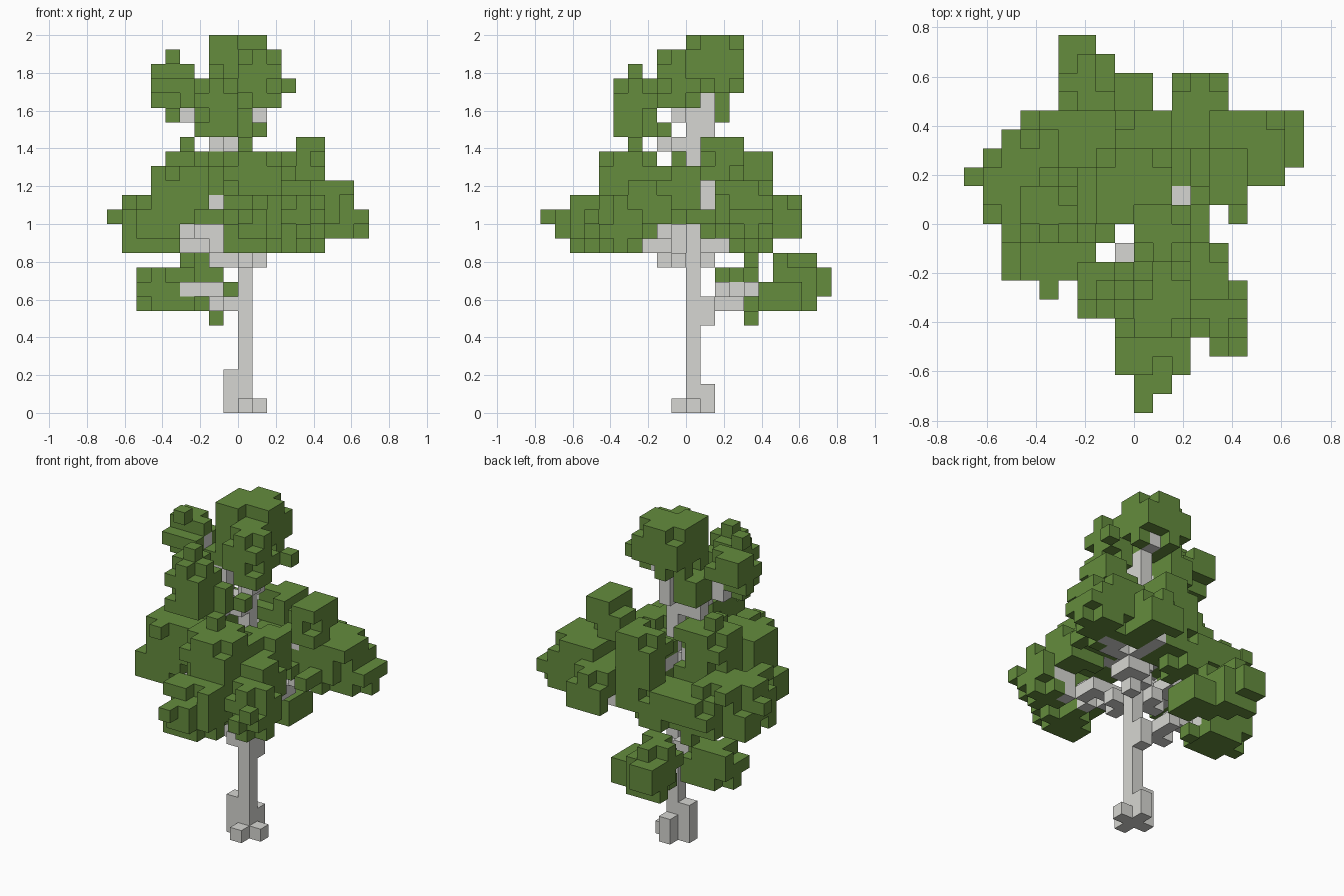
import bpy
import bmesh
import random
from itertools import product
from mathutils import Vector

random.seed(4)
UNIT = 1 / 13  # edge length of one block

default_cube = bpy.data.objects.get("Cube")
if default_cube:
    bpy.data.objects.remove(default_cube)


def make_material(name, colour):
    material = bpy.data.materials.new(name)
    material.use_nodes = True
    material.diffuse_color = colour
    material.node_tree.nodes["Principled BSDF"].inputs["Base Color"].default_value = colour
    return material


leaf_green = make_material("leaf green", (0.128, 0.262, 0.047, 1))
bark_grey = make_material("pale bark grey", (0.675, 0.675, 0.645, 1))

parts = {}        # part name -> (set of block cells, material)
occupied = set()  # every block used so far


def add_part(name, cells, material):
    cells = set(cells) - occupied
    occupied.update(cells)
    parts[name] = (cells, material)


def limb(start, end):
    """Blocks along a straight line."""
    a, b = Vector(start), Vector(end)
    steps = max(1, round(max(abs(c) for c in b - a)) * 2)
    return {tuple(round(c) for c in a.lerp(b, i / steps)) for i in range(steps + 1)}


def clump(low, size):
    """A box of blocks with some corner and edge blocks knocked off."""
    cells = set()
    for offset in product(*map(range, size)):
        ends = sum(n > 2 and o in (0, n - 1) for o, n in zip(offset, size))
        if random.random() > (0, 0, 0.22, 0.65)[ends]:
            cells.add(tuple(a + o for a, o in zip(low, offset)))
    return cells


def build(name, cells, material):
    """Mesh the exposed faces of a set of blocks."""
    bm = bmesh.new()
    corners = {}

    def corner(p):
        key = tuple(p)
        if key not in corners:
            corners[key] = bm.verts.new(Vector(key) * UNIT)
        return corners[key]

    for cell in sorted(cells):
        for axis, side in product(range(3), (0, 1)):
            beyond = list(cell)
            beyond[axis] += 2 * side - 1
            if tuple(beyond) in occupied:
                continue
            u, v = (axis + 1) % 3, (axis + 2) % 3
            ring = []
            for du, dv in ((0, 0), (1, 0), (1, 1), (0, 1)):
                p = list(cell)
                p[axis] += side
                p[u] += du
                p[v] += dv
                ring.append(corner(p))
            bm.faces.new(ring if side else ring[::-1])
    mesh = bpy.data.meshes.new(name)
    bm.to_mesh(mesh)
    bm.free()
    mesh.materials.append(material)
    bpy.context.collection.objects.link(bpy.data.objects.new(name, mesh))


# Standard bunch shapes, in blocks
big, tall, slab, small, tip = (4, 4, 4), (3, 3, 4), (4, 3, 3), (3, 3, 3), (2, 3, 2)

# Leaf bunches by tier: name -> (lowest corner, shape)
crown_tier = {
    "crown": ((-2, 0, 22), big),
    "crown_front": ((0, -2, 21), tall),
    "crown_left": ((-6, -1, 21), small),
    "crown_inner": ((-3, 0, 20), tip),
    "crown_lower": ((-3, -5, 19), tall),
}
upper_tier = {
    "upper_right": ((3, 1, 15), tall),
    "upper_left": ((-6, -3, 14), slab),
    "upper_left_back": ((-5, -1, 14), big),
    "upper_front": ((-1, -6, 14), big),
    "upper_back": ((-1, 3, 14), tall),
    "inner_back": ((0, 1, 13), slab),
    "inner_right": ((1, -2, 14), small),
}
middle_tier = {
    "front_right": ((3, -6, 11), tall),
    "front_right_inner": ((2, -4, 13), small),
    "front": ((-1, -8, 11), big),
    "front_tip": ((0, -9, 12), tip),
    "right": ((4, 2, 12), big),
    "right_tip": ((6, 3, 12), small),
    "back_right": ((2, 5, 12), small),
    "back": ((0, 3, 12), slab),
    "back_left_inner": ((-3, 3, 11), slab),
    "back_left": ((-6, 3, 11), slab),
    "left": ((-8, 0, 11), big),
    "left_back_inner": ((-7, 2, 12), slab),
    "front_left": ((-7, -3, 12), slab),
}
low_tier = {
    "low_back": ((-4, 6, 7), tall),
    "low_back_tip": ((-4, 7, 8), tip),
    "low_back_inner": ((-1, 5, 7), tip),
    "low_left": ((-7, 2, 7), slab),
}

# Height at which each tier forks from the trunk
forks = ((7, low_tier), (10, middle_tier), (13, upper_tier), (17, crown_tier))

# Trunk with a flared root and a stub
add_part("trunk", limb((0, 0, 0), (0, 0, 18)), bark_grey)
add_part("roots", limb((-1, 0, 0), (-1, 0, 2)) | limb((0, 1, 0), (0, 1, 1))
         | {(1, 0, 0), (0, -1, 0), (0, 1, 6)}, bark_grey)

# One branch from the fork to the heart of each main bunch
for height, tier in forks:
    for name, (low, size) in tier.items():
        if "tip" not in name and "inner" not in name:
            heart = [a + n // 2 for a, n in zip(low, size)]
            heart[2] = low[2] + 1
            add_part(name + "_branch", limb((0, 0, height), heart), bark_grey)

# Leaf bunches, then single blocks sticking out of them
for height, tier in forks:
    for name, (low, size) in tier.items():
        add_part(name + "_leaves", clump(low, size), leaf_green)
add_part("leaf_tufts", [
    (-5, -1, 24), (-5, -1, 20), (3, 1, 22), (-9, 2, 13), (0, -10, 13), (-4, 1, 18),
    (-2, 4, 6), (-5, -4, 16), (5, -7, 13), (4, -7, 12), (8, 5, 13), (0, -4, 18),
    (-2, -4, 23), (0, -3, 19), (0, -3, 20), (1, -2, 19), (5, 0, 13), (5, 1, 13),
    (-4, 4, 10), (0, 6, 8)], leaf_green)

for name, (cells, material) in parts.items():
    if cells:
        build(name, cells, material)
